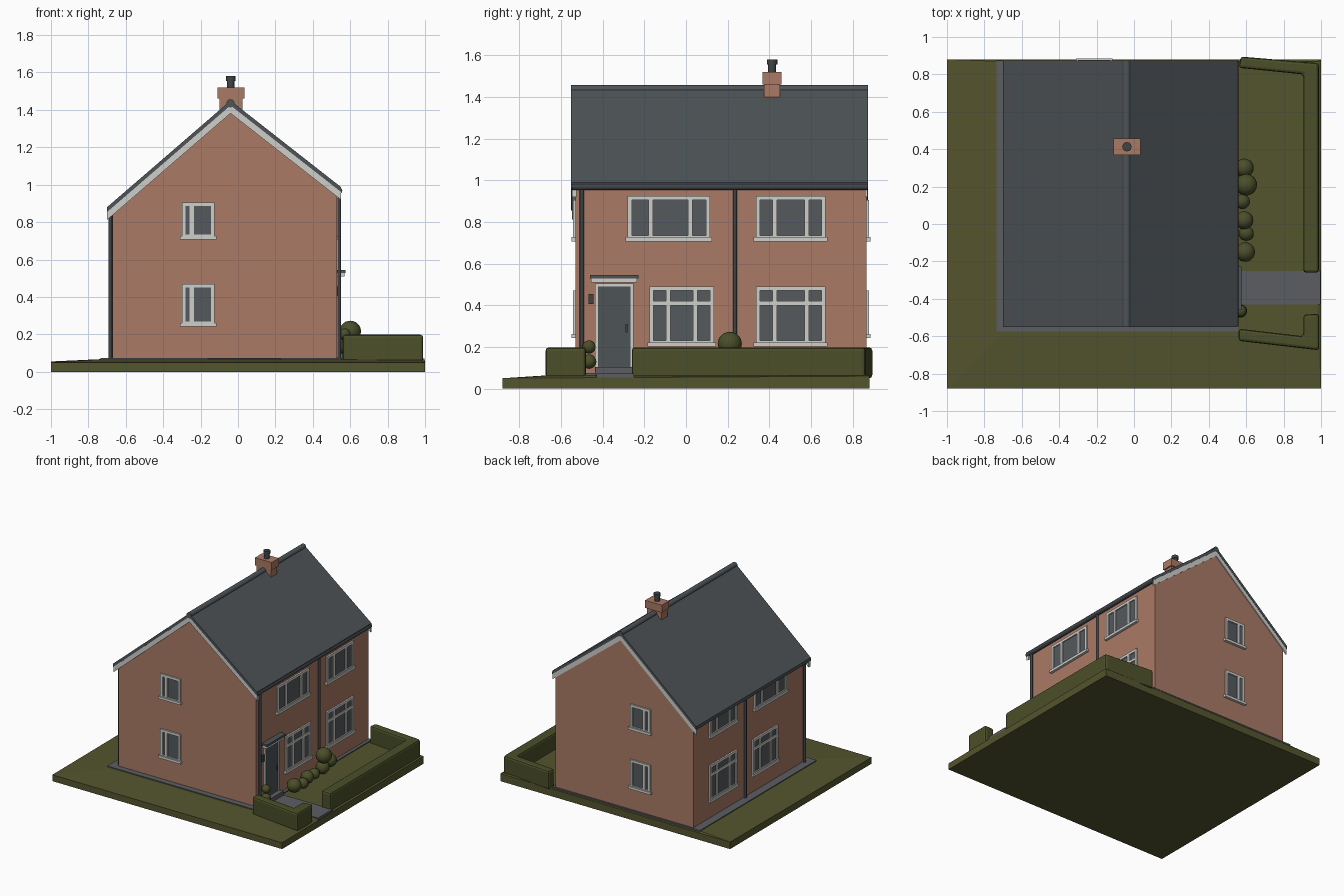
import bpy, bmesh, math
from mathutils import Vector

if "Cube" in bpy.data.objects:
    bpy.data.objects.remove(bpy.data.objects["Cube"])


def material(name, r, g, b):
    m = bpy.data.materials.new(name)
    m.diffuse_color = (r, g, b, 1)
    m.use_nodes = True
    m.node_tree.nodes["Principled BSDF"].inputs["Base Color"].default_value = m.diffuse_color
    return m


BRICK = material("brick", 0.40, 0.195, 0.13)
SLATE = material("slate grey", 0.075, 0.087, 0.097)
WHITE = material("white paint", 0.62, 0.62, 0.60)
GLASS = material("window glass", 0.09, 0.10, 0.11)
DARK = material("gutter grey", 0.05, 0.058, 0.065)
GRASS = material("grass green", 0.088, 0.09, 0.027)
HEDGE = material("hedge green", 0.07, 0.078, 0.022)
PAVING = material("paving grey", 0.105, 0.11, 0.12)


def finish(name, bm, mat):
    bmesh.ops.recalc_face_normals(bm, faces=bm.faces)
    me = bpy.data.meshes.new(name)
    bm.to_mesh(me)
    bm.free()
    me.materials.append(mat)
    ob = bpy.data.objects.new(name, me)
    bpy.context.collection.objects.link(ob)
    return ob


def boxes(name, mat, corner_pairs):
    """One object made of boxes, each given by two opposite corners."""
    bm = bmesh.new()
    for a, b in corner_pairs:
        geo = bmesh.ops.create_cube(bm, size=1)
        for v in geo["verts"]:
            v.co = Vector([(a[i] + b[i]) / 2 + v.co[i] * abs(b[i] - a[i]) for i in range(3)])
    return finish(name, bm, mat)


def prism(name, mat, points, direction):
    """Flat outline swept along a direction."""
    bm = bmesh.new()
    face = bm.faces.new([bm.verts.new(p) for p in points])
    geo = bmesh.ops.extrude_face_region(bm, geom=[face])
    bmesh.ops.translate(bm, vec=direction, verts=[g for g in geo["geom"] if isinstance(g, bmesh.types.BMVert)])
    return finish(name, bm, mat)


def rod(name, mat, a, b, r, r2=None, sides=12):
    a, b = Vector(a), Vector(b)
    bm = bmesh.new()
    bmesh.ops.create_cone(bm, cap_ends=True, segments=sides, radius1=r,
                          radius2=r if r2 is None else r2, depth=(b - a).length)
    rot = (b - a).to_track_quat('Z', 'Y')
    for v in bm.verts:
        v.co = rot @ v.co + (a + b) / 2
    for f in bm.faces:
        f.smooth = len(f.verts) == 4
    return finish(name, bm, mat)


# House limits and roof line
XL, XR, YF, YB = -0.67, 0.53, -0.53, 0.865
EAVE_L, RIDGE, EAVE_R = (-0.70, 0.88), (-0.04, 1.45), (0.55, 0.988)


def roof_z(x):
    e = EAVE_L if x < RIDGE[0] else EAVE_R
    return RIDGE[1] + (e[1] - RIDGE[1]) * (x - RIDGE[0]) / (e[0] - RIDGE[0])


# Ground: slab whose left and front margins slope down
bm = bmesh.new()
low = [bm.verts.new(p) for p in ((-1, -.88, 0), (1, -.88, 0), (1, .88, 0), (-1, .88, 0))]
rim = [bm.verts.new(p) for p in ((-1, -.88, .05), (1, -.88, .05), (1, .88, .06), (-1, .88, .055))]
top = [bm.verts.new(p) for p in ((-.72, -.6, .068), (.98, -.6, .066), (.98, .87, .066), (-.72, .87, .068))]
bm.faces.new(low)
bm.faces.new(top)
for lower, upper in ((low, rim), (rim, top)):
    for i in range(4):
        j = (i + 1) % 4
        bm.faces.new((lower[i], lower[j], upper[j], upper[i]))
finish("ground", bm, GRASS)

boxes("paving_apron", PAVING, [((-0.735, -0.575, 0.03), (0.555, 0.875, 0.074))])
boxes("garden_path", PAVING, [((0.54, -0.43, 0.03), (0.998, -0.25, 0.072))])

# Walls and roof
prism("walls", BRICK, [(XL, YF, .05), (XR, YF, .05), (XR, YF, roof_z(XR) - .02),
                       (RIDGE[0], YF, RIDGE[1] - .02), (XL, YF, roof_z(XL) - .02)], (0, YB - YF, 0))


def roof_band(name, mat, y0, y1, drop0, drop1):
    line = (EAVE_L, RIDGE, EAVE_R)
    pts = [(x, y0, z - drop0) for x, z in line] + [(x, y0, z - drop1) for x, z in reversed(line)]
    prism(name, mat, pts, (0, y1 - y0, 0))


roof_band("roof", SLATE, -0.552, 0.874, 0, 0.026)
roof_band("front_bargeboard", WHITE, -0.548, YF + .005, 0.024, 0.068)
roof_band("back_bargeboard", WHITE, YB - .005, 0.872, 0.024, 0.068)
rod("ridge_tiles", SLATE, (-0.04, -0.552, 1.435), (-0.04, 0.874, 1.435), 0.022)

# Chimney
boxes("chimney", BRICK, [((-0.10, 0.375, 1.3), (0.025, 0.45, 1.47)),
                         ((-0.11, 0.368, 1.46), (0.035, 0.458, 1.52))])
rod("chimney_pot", DARK, (-0.038, 0.413, 1.51), (-0.038, 0.413, 1.56), 0.02)
rod("chimney_pot_rim", DARK, (-0.038, 0.413, 1.555), (-0.038, 0.413, 1.58), 0.025)

# Gutters and downpipes on both long sides
for side, wall, s, gz in (("right", XR, 1, 0.968), ("left", XL, -1, 0.862)):
    gx = wall + s * 0.012
    rod(side + "_gutter", DARK, (gx, -0.548, gz), (gx, 0.872, gz), 0.016)
    for n, y in enumerate((-0.5, 0.235)):
        rod(f"{side}_downpipe_{n + 1}", DARK, (gx, y, 0.07), (gx, y, gz), 0.01)

# Windows: each wall maps (along, outward, up) to the world
WALLS = {"right": lambda u, d, z: (XR + d, u, z), "left": lambda u, d, z: (XL - d, u, z),
         "front": lambda u, d, z: (u, YF - d, z), "back": lambda u, d, z: (u, YB + d, z)}


def window(name, wall, u0, u1, z0, z1, splits, transom=None):
    P, w = WALLS[wall], u1 - u0
    t = 0.02

    def bar(a, b, c, d, out=0.012):
        return P(a, -0.01, c), P(b, out, d)
    bars = [bar(u0, u0 + t, z0, z1), bar(u1 - t, u1, z0, z1),
            bar(u0, u1, z1 - t, z1), bar(u0, u1, z0, z0 + t),
            bar(u0 - .01, u1 + .01, z0 - .008, z0 + .012, 0.02)]
    for f in splits:
        bars.append(bar(u0 + f * w - .011, u0 + f * w + .011, z0, z1))
    if transom:
        bars.append(bar(u0, u1, transom - .01, transom + .01))
    boxes(name + "_frame", WHITE, bars)
    boxes(name + "_glass", GLASS, [bar(u0 + .005, u1 - .005, z0 + .005, z1 - .005, 0.004)])


for side, upper in (("right", 0.925), ("left", 0.865)):
    window(side + "_upper_wide_window", side, -0.28, 0.115, 0.715, upper, (0.28, 0.76))
    window(side + "_upper_window", side, 0.335, 0.67, 0.715, upper, (0.27, 0.73))
    window(side + "_lower_window_1", side, -0.175, 0.135, 0.21, 0.49, (0.29, 0.71), 0.41)
    window(side + "_lower_window_2", side, 0.335, 0.67, 0.21, 0.49, (0.27, 0.73), 0.41)
for side in ("front", "back"):
    window(side + "_upper_window", side, -0.30, -0.125, 0.715, 0.905, (0.3,))
    window(side + "_lower_window", side, -0.30, -0.125, 0.25, 0.47, (0.3,))

# Front door, canopy, lamp and step
boxes("door", SLATE, [((0.5, -0.425, 0.08), (0.537, -0.265, 0.49))])
boxes("door_frame", WHITE, [((0.5, -0.437, 0.08), (0.543, -0.423, 0.5)),
                            ((0.5, -0.267, 0.08), (0.543, -0.253, 0.5)),
                            ((0.5, -0.437, 0.49), (0.543, -0.253, 0.505))])
boxes("door_handle", DARK, [((0.53, -0.29, 0.27), (0.545, -0.28, 0.31))])
boxes("door_canopy", WHITE, [((0.5, -0.455, 0.51), (0.57, -0.235, 0.53))])
boxes("canopy_top", SLATE, [((0.5, -0.46, 0.528), (0.576, -0.228, 0.545))])
boxes("door_step", PAVING, [((0.5, -0.435, 0.06), (0.575, -0.255, 0.105))])
boxes("wall_lamp", DARK, [((0.52, -0.468, 0.405), (0.545, -0.445, 0.455))])

# Hedges around the garden
HEDGES = {"long_hedge": [(.905, -.26), (.988, -.26), (.988, .86), (.57, .895), (.56, .835), (.905, .80)],
          "short_hedge": [(.56, -.625), (.99, -.675), (.99, -.48), (.905, -.485), (.905, -.60), (.56, -.56)]}
for name, pts in HEDGES.items():
    ob = prism(name, HEDGE, [(x, y, 0.05) for x, y in pts], (0, 0, 0.148))
    mod = ob.modifiers.new("rounded", 'BEVEL')
    mod.width, mod.segments = 0.015, 2

# Round bushes along the wall
for n, (x, y, z, r) in enumerate(((.59, .30, .14, .05), (.60, .21, .215, .058), (.59, .21, .12, .05),
                                  (.58, .12, .10, .04), (.59, .02, .115, .048), (.60, -.05, .095, .04),
                                  (.595, -.15, .115, .052), (.57, -.465, .20, .032), (.57, -.465, .13, .035))):
    bm = bmesh.new()
    bmesh.ops.create_icosphere(bm, subdivisions=3, radius=r)
    bmesh.ops.translate(bm, vec=(x, y, z), verts=bm.verts)
    for f in bm.faces:
        f.smooth = True
    finish(f"bush_{n + 1}", bm, HEDGE)
